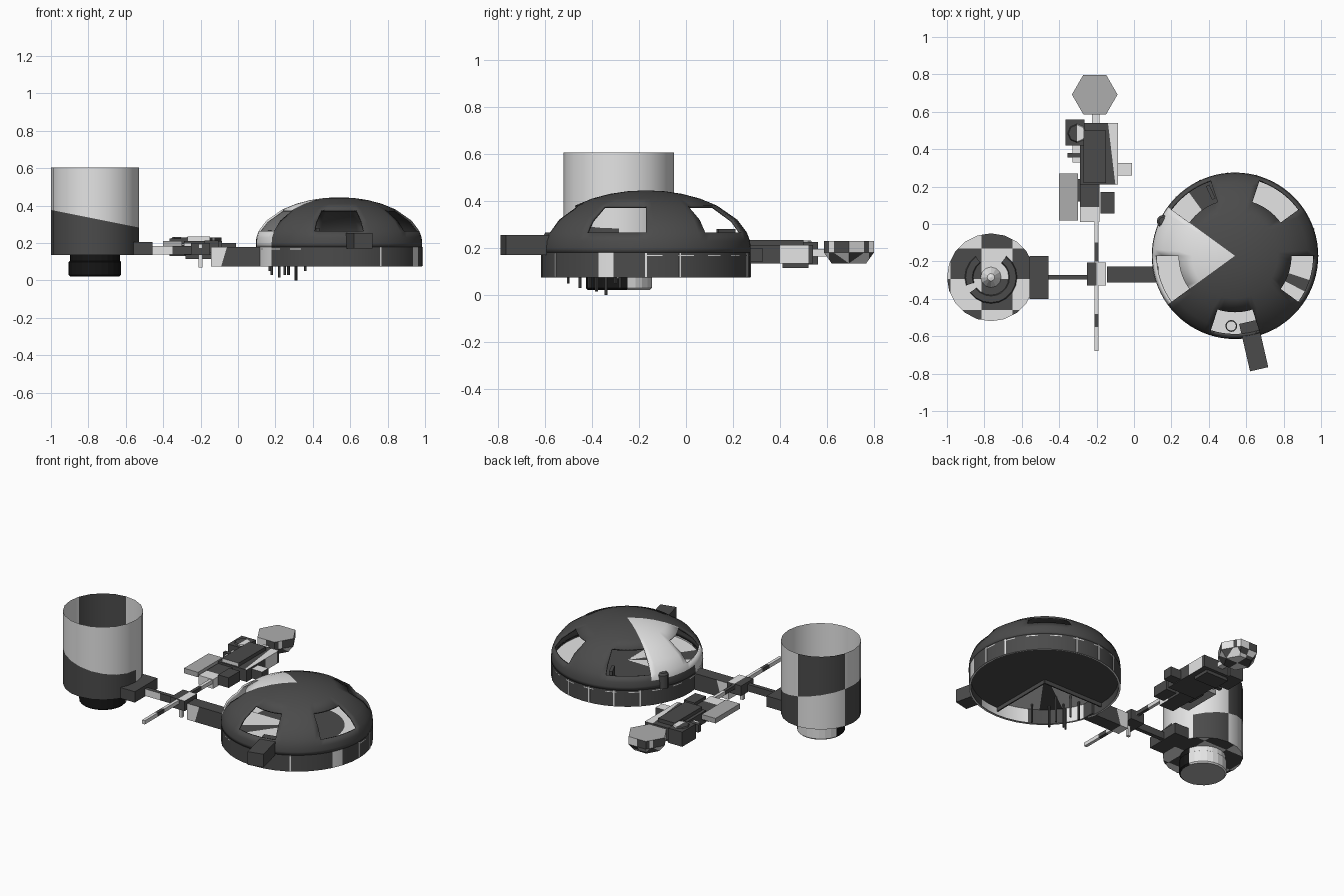
import bpy, bmesh, math
from mathutils import Vector, Matrix

if "Cube" in bpy.data.objects:
    bpy.data.objects.remove(bpy.data.objects["Cube"])

DARK, LIGHT, MID, BLACK = range(4)
MATS = []
for name, v in (("dark_grey", .07), ("light_grey", .78), ("mid_grey", .42), ("near_black", .008)):
    m = bpy.data.materials.new(name)
    m.diffuse_color = (v, v, v, 1)
    m.use_nodes = True
    m.node_tree.nodes["Principled BSDF"].inputs["Base Color"].default_value = m.diffuse_color
    MATS.append(m)


def finish(name, bm, mat=DARK, rule=None, cuts=(), smooth=False):
    """Cut the mesh by (point, normal) planes, colour faces by rule, make the object."""
    for co, no in cuts:
        bmesh.ops.bisect_plane(bm, geom=bm.verts[:] + bm.edges[:] + bm.faces[:],
                               plane_co=co, plane_no=no, dist=1e-5)
    bm.normal_update()
    for f in bm.faces:
        f.material_index = rule(f.calc_center_median(), f.normal) if rule else mat
        f.smooth = False
    me = bpy.data.meshes.new(name)
    bm.to_mesh(me)
    bm.free()
    for m in MATS:
        me.materials.append(m)
    ob = bpy.data.objects.new(name, me)
    bpy.context.collection.objects.link(ob)
    if smooth:
        bpy.ops.object.select_all(action='DESELECT')
        ob.select_set(True)
        bpy.context.view_layer.objects.active = ob
        bpy.ops.object.shade_smooth_by_angle(angle=math.radians(30))
    return ob


def box(name, x, y, z, mat=DARK, rot=0, **kw):
    bm = bmesh.new()
    c = Vector(((x[0] + x[1]) / 2, (y[0] + y[1]) / 2, (z[0] + z[1]) / 2))
    s = Matrix.Diagonal((x[1] - x[0], y[1] - y[0], z[1] - z[0], 1))
    bmesh.ops.create_cube(bm, size=1, matrix=Matrix.Translation(c) @ Matrix.Rotation(math.radians(rot), 4, 'Z') @ s)
    return finish(name, bm, mat, **kw)


def lathe(name, centre, profile, n, mat=DARK, arc=(0, 360), keep=None, **kw):
    """Revolve (radius, z) points; keep(angle, z) can leave out faces."""
    bm = bmesh.new()
    full = arc[1] - arc[0] == 360
    rings = []
    for i in range(n if full else n + 1):
        a = math.radians(arc[0] + (arc[1] - arc[0]) * i / n)
        rings.append([bm.verts.new((centre[0] + r * math.cos(a), centre[1] + r * math.sin(a), z)) for r, z in profile])
    for i in range(n):
        p, q = rings[i], rings[(i + 1) % len(rings)]
        am = arc[0] + (arc[1] - arc[0]) * (i + .5) / n
        for j in range(len(profile) - 1):
            if keep is None or keep(am % 360, (profile[j][1] + profile[j + 1][1]) / 2):
                bm.faces.new((p[j], q[j], q[j + 1], p[j + 1]))
    bmesh.ops.remove_doubles(bm, verts=bm.verts[:], dist=1e-5)
    return finish(name, bm, mat, **kw)


def angle(c, centre):
    return math.degrees(math.atan2(c.y - centre[1], c.x - centre[0])) % 360


def grid_cuts(centre, size, k=3):
    return [((centre[0] + i * size, centre[1] + i * size, 0), no)
            for i in range(-k, k + 1) for no in ((1, 0, 0), (0, 1, 0))]


def checker(centre, size, odd=0):
    return lambda c, n: LIGHT if (math.floor((c.x - centre[0]) / size) +
                                  math.floor((c.y - centre[1]) / size)) % 2 == odd else DARK


# ---- open tank ----
T = (-.765, -.285)


def tank_rule(c, n):
    a, low = angle(c, T), c.z < .33 - .2 * (c.x - T[0])
    if a > 180:
        return DARK if low else LIGHT
    if low:
        return DARK if 36 < a < 90 or a > 162 else LIGHT
    return DARK if 90 < a < 162 else LIGHT


lathe("tank_wall", T, [(.235, .135), (.235, .605)], 20, rule=tank_rule,
      cuts=[((T[0], T[1], .33), (.2, 0, 1))], smooth=True)
TG = (T[0] - .05, T[1] - .01)
lathe("tank_floor", T, [(0, .136), (.235, .136)], 20, rule=checker(TG, .165), cuts=grid_cuts(TG, .165))
lathe("floor_ring", T, [(.14, .14), (.135, .15), (.1, .15), (.095, .14)], 20,
      keep=lambda a, z: not (60 < a < 130 or 190 < a < 220))
lathe("floor_cone", T, [(.055, .137), (.02, .2), (0, .205)], 12, LIGHT)
# nozzle under the tank
lathe("nozzle", T, [(0, .022), (.132, .022), (.14, .03), (.14, .1), (.134, .104), (.134, .136)], 24,
      rule=lambda c, n: MID if c.z < .023 else LIGHT if c.y > T[1] + .04 else BLACK)
box("tank_bracket", (-.56, -.457), (-.40, -.17), (.135, .205))

# ---- cross arms and hub ----
box("tank_arm", (-.46, -.25), (-.298, -.272), (.14, .185),
    cuts=[((-.35, 0, 0), (1, 0, 0))], rule=lambda c, n: LIGHT if c.x < -.35 and n.y < 0 else DARK)
box("hub", (-.25, -.15), (-.33, -.205), (.135, .2), cuts=[((-.2, 0, 0), (1, 0, 0))],
    rule=lambda c, n: LIGHT if c.x > -.2 and n.z > .5 else DARK)
box("long_bar", (-.21, -.19), (-.68, .02), (.172, .196),
    cuts=[((0, y, 0), (0, 1, 0)) for y in (-.55, -.48, -.2, -.1)],
    rule=lambda c, n: DARK if -.55 < c.y < -.48 or -.2 < c.y < -.1 else LIGHT)
box("hub_post", (-.21, -.19), (-.3, -.28), (.07, .14), LIGHT)
box("connector", (-.145, .13), (-.312, -.228), (.075, .18), cuts=[((-.075, 0, .125), (1, 0, -.3))],
    rule=lambda c, n: LIGHT if c.x < -.075 and n.z < .5 else DARK)

# ---- dome with five window openings ----
D = (.54, -.17)
dz = [.2, .23, .265, .32, .38, .41, .43, .441, .445]
prof = [(.445, .18)] + [(.445 * math.sqrt(max(0, 1 - ((z - .2) / .245) ** 2)), z) for z in dz]


def not_window(a, z):
    return not (.265 < z < .38 and (a - 252) % 72 < 36)


dome = lathe("dome", D, prof, 80, keep=not_window, smooth=True,
             rule=lambda c, n: LIGHT if 144 < angle(c, D) < 216 and (c.z > .23 or angle(c, D) > 190) else DARK)
sol = dome.modifiers.new("shell", 'SOLIDIFY')
sol.thickness = .012
sol.offset = -1
lathe("skirt", D, [(.432, .08), (.432, .075), (.445, .075), (.445, .18)], 40, smooth=True,
      rule=lambda c, n: LIGHT if 190 < angle(c, D) < 212 or 335 < angle(c, D) < 343 or c.z < .076 else DARK)
lathe("skirt_inner_wall", D, [(.432, .08), (.432, .18)], 40, smooth=True,
      rule=lambda c, n: LIGHT if 185 < angle(c, D) < 215 or 240 < angle(c, D) < 290 else DARK)
# light dashed seam and upright seams standing on the skirt
lathe("dashed_seam", D, [(.447, .166), (.447, .171)], 80, LIGHT, keep=lambda a, z: int(a / 4.5) % 4 < 2 and a < 250)
for i, a in enumerate((0, 19, 75, 95, 115, 135, 300)):
    p = (D[0] + .445 * math.cos(math.radians(a)), D[1] + .445 * math.sin(math.radians(a)))
    box(f"skirt_seam_{i}", (p[0] - .003, p[0] + .003), (p[1] - .004, p[1] + .004), (.077, .178), LIGHT, a)


# underside: flat floor with a quarter cut away, and a higher floor above it
def floor_rule(c, n):
    a, r = angle(c, D), math.hypot(c.x - D[0], c.y - D[1])
    if 180 < a < 270:
        return LIGHT if int(a // 18) % 4 else DARK
    return LIGHT if r > .28 and not (100 < a < 126 or 330 < a < 340) else DARK


lathe("lower_floor", D, [(0, .125), (.432, .125)], 30, DARK, arc=(-90, 180))
lathe("upper_floor", D, [(0, .17), (.28, .17), (.435, .17)], 40, rule=floor_rule)
box("notch_wall_left", (.11, .54), (-.174, -.166), (.1, .17), DARK)
box("notch_wall_front", (.536, .544), (-.6, -.17), (.1, .17), DARK)
# pins hanging from the notch
for i, (x, y, z) in enumerate(((.18, -.41, .03), (.22, -.38, .015), (.27, -.45, .03), (.31, -.34, 0),
                               (.36, -.5, .05), (.25, -.28, .03), (.17, -.3, .05))):
    lathe(f"pin_{i}", (x, y), [(0, z), (.007, z), (.007, .17)], 6, DARK)
# fittings on the dome
box("dome_box", (.59, .69), (-.78, -.52), (.17, .255), DARK, 13)
lathe("side_canister", (.155, .015), [(.033, .17), (.033, .255), (.022, .267), (0, .269)], 12, DARK, smooth=True)
lathe("hatch_ring", (.52, -.545), [(.032, .172), (.032, .2), (.025, .2), (.025, .172)], 12, DARK)
box("window_bracket", (.40, .42), (.13, .21), (.17, .28), DARK, 25)

# ---- instrument module ----
box("module_body", (-.29, -.085), (.21, .54), (.135, .212),
    cuts=[((-.12, .38, 0), (1, .12, 0)), ((0, .4, 0), (0, 1, 0)), ((0, .52, 0), (0, 1, 0))],
    rule=lambda c, n: LIGHT if (n.z > .5 and c.x + .12 + .12 * (c.y - .38) > 0) or
    (n.x > .5 and .4 < c.y < .52) else DARK)
box("module_deck", (-.27, -.15), (.22, .5), (.212, .235), rule=lambda c, n: LIGHT if n.y < -.5 else DARK)
box("module_base", (-.28, -.12), (.41, .52), (.115, .135))
box("module_neck", (-.29, -.185), (.01, .22), (.14, .2), cuts=[((0, .09, 0), (0, 1, 0))],
    rule=lambda c, n: LIGHT if c.y < .09 and n.z > -.5 else DARK)
box("side_panel", (-.4, -.3), (.02, .27), (.18, .212), MID)
box("panel_link", (-.33, -.27), (.12, .24), (.16, .19))
box("small_box_right", (-.18, -.105), (.055, .17), (.15, .215))
box("side_sensor", (-.09, -.01), (.26, .325), (.14, .2), rule=lambda c, n: LIGHT if n.z > .5 else DARK)
box("camera_box", (-.365, -.265), (.42, .56), (.13, .225))
lathe("camera_lens", (-.305, .485), [(.05, .225), (.045, .232), (0, .232)], 8,
      rule=lambda c, n: LIGHT if c.x > -.305 else DARK)
box("small_box_left", (-.355, -.28), (.355, .38), (.15, .2))
box("camera_bracket", (-.33, -.285), (.33, .43), (.16, .195), LIGHT)
# hexagonal pod at the back
box("pod_neck", (-.225, -.185), (.535, .6), (.165, .195), LIGHT)
P = (-.21, .692)
lathe("hexagon_pod", P, [(0, .135), (.085, .135), (.122, .18), (.122, .23), (0, .23)], 6,
      cuts=[((0, 0, .205), (0, 0, 1))] + grid_cuts(P, .085, 1),
      rule=lambda c, n: MID if n.z > .5 else (LIGHT, DARK)[(math.floor((c.x - P[0]) / .085) +
            math.floor((c.y - P[1]) / .085) + (c.z > .18)) % 2])
